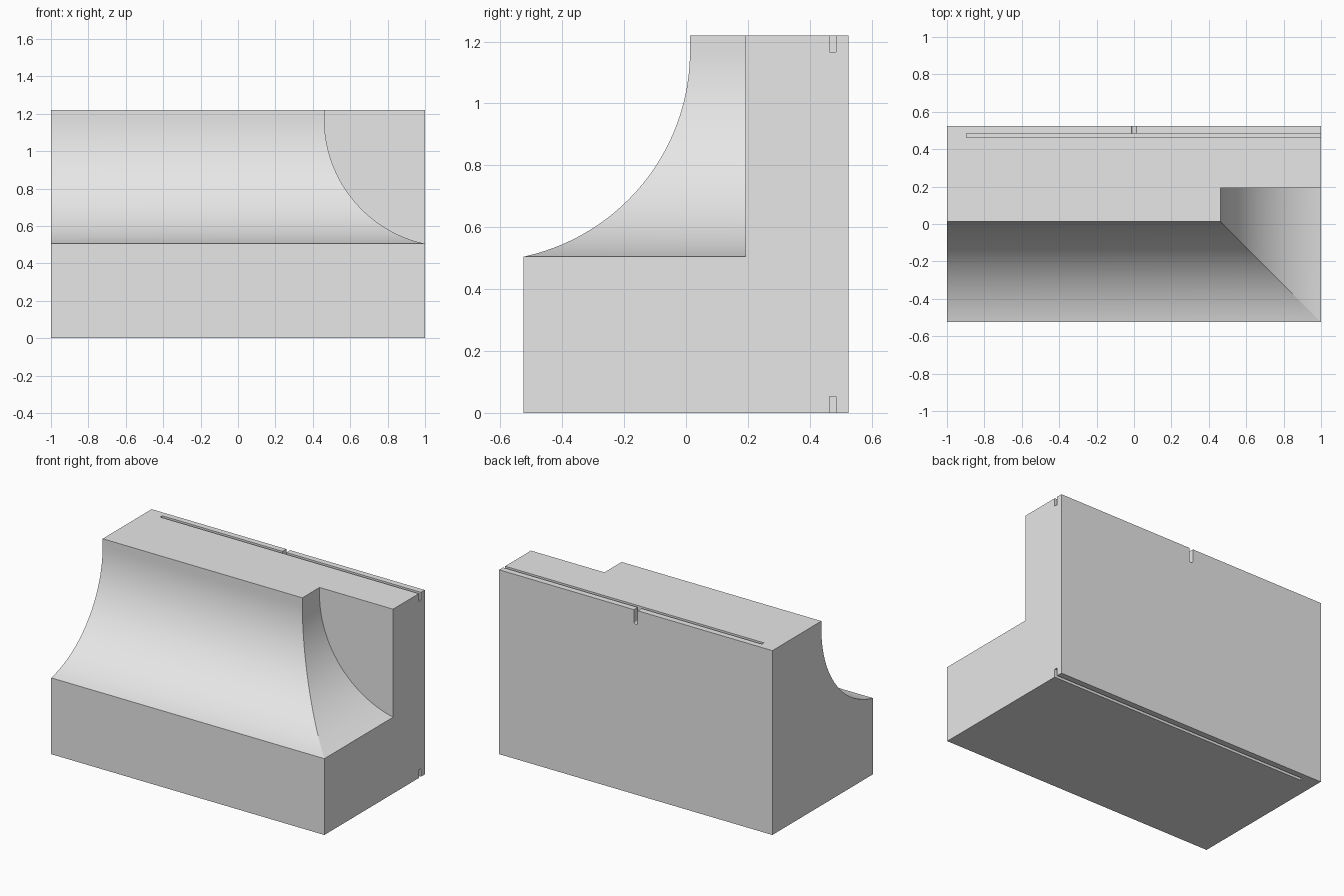
import bpy, bmesh, math
from mathutils import Vector

if "Cube" in bpy.data.objects:
    bpy.data.objects.remove(bpy.data.objects["Cube"])

HX, HY, TOP = 1.0, 0.525, 1.22      # half length, half depth, height
LEDGE, ZC = 0.505, 1.17             # ledge height, height of cove centre
W = 0.538                           # horizontal reach of the cove
WALL = 0.193                        # y of the wall behind the end cove
R = (W * W + (ZC - LEDGE) ** 2) / (2 * W)
END = math.atan2(ZC - LEDGE, R - W)


def prism(name, pts, axis, a, b):
    """Extrude a 2D outline along 'x' (pts = y,z) or 'y' (pts = x,z)."""
    bm = bmesh.new()
    put = (lambda p: (a, p[0], p[1])) if axis == 'x' else (lambda p: (p[0], a, p[1]))
    face = bm.faces.new([bm.verts.new(put(p)) for p in pts])
    ext = bmesh.ops.extrude_face_region(bm, geom=[face])
    move = Vector((b - a, 0, 0)) if axis == 'x' else Vector((0, b - a, 0))
    bmesh.ops.translate(bm, vec=move, verts=[v for v in ext['geom'] if isinstance(v, bmesh.types.BMVert)])
    bmesh.ops.recalc_face_normals(bm, faces=bm.faces[:])
    me = bpy.data.meshes.new(name)
    bm.to_mesh(me)
    bm.free()
    ob = bpy.data.objects.new(name, me)
    bpy.context.collection.objects.link(ob)
    return ob


def cut(body, cutter):
    cutter.hide_render = True
    bpy.context.view_layer.objects.active = body
    mod = body.modifiers.new("cut", 'BOOLEAN')
    mod.operation, mod.solver, mod.object = 'DIFFERENCE', 'EXACT', cutter
    bpy.ops.object.modifier_apply(modifier=mod.name)
    bpy.data.objects.remove(cutter)


# Cove curve: (outward reach, height) from the top down to the ledge
N = 40
cove = [(R - R * math.cos(END * i / N), ZC - R * math.sin(END * i / N)) for i in range(N + 1)]
cove[-1] = (W, LEDGE)

# Main moulding block with the front cove
front = HY - W
outline = [(-HY, 0), (HY, 0), (HY, TOP), (-HY + W, TOP)]
outline += [(-HY + W - u, z) for u, z in cove]
body = prism("cove_block", outline, 'x', -HX, HX)

# Matching cove on the right end, mitred at the corner
end = [(HX - W, TOP + 0.1)] + [(HX - W + u, z) for u, z in cove]
end += [(HX + 0.1, LEDGE), (HX + 0.1, TOP + 0.1)]
cut(body, prism("end_cutter", end, 'y', -HY - 0.1, WALL))

# Long grooves in the top and bottom, open at the right end
for z0, z1 in ((TOP - 0.053, TOP + 0.1), (-0.1, 0.053)):
    cut(body, prism("groove_cutter", [(0.463, z0), (0.485, z0), (0.485, z1), (0.463, z1)],
                    'x', -0.895, HX + 0.1))

# Small round-bottomed notch from the back into the top groove
r, zb = 0.014, TOP - 0.08
notch = [(r, TOP + 0.1), (-r, TOP + 0.1)]
notch += [(-r * math.cos(math.pi * i / 10), zb - r * math.sin(math.pi * i / 10)) for i in range(11)]
cut(body, prism("notch_cutter", notch, 'y', 0.484, HY + 0.1))

# Plain grey finish
mat = bpy.data.materials.new("light grey")
mat.diffuse_color = (0.8, 0.8, 0.8, 1)
mat.use_nodes = True
mat.node_tree.nodes["Principled BSDF"].inputs["Base Color"].default_value = mat.diffuse_color
body.data.materials.clear()
body.data.materials.append(mat)
for p in body.data.polygons:
    p.material_index = 0

bpy.ops.object.select_all(action='DESELECT')
body.select_set(True)
bpy.context.view_layer.objects.active = body
bpy.ops.object.shade_smooth_by_angle(angle=math.radians(15))
